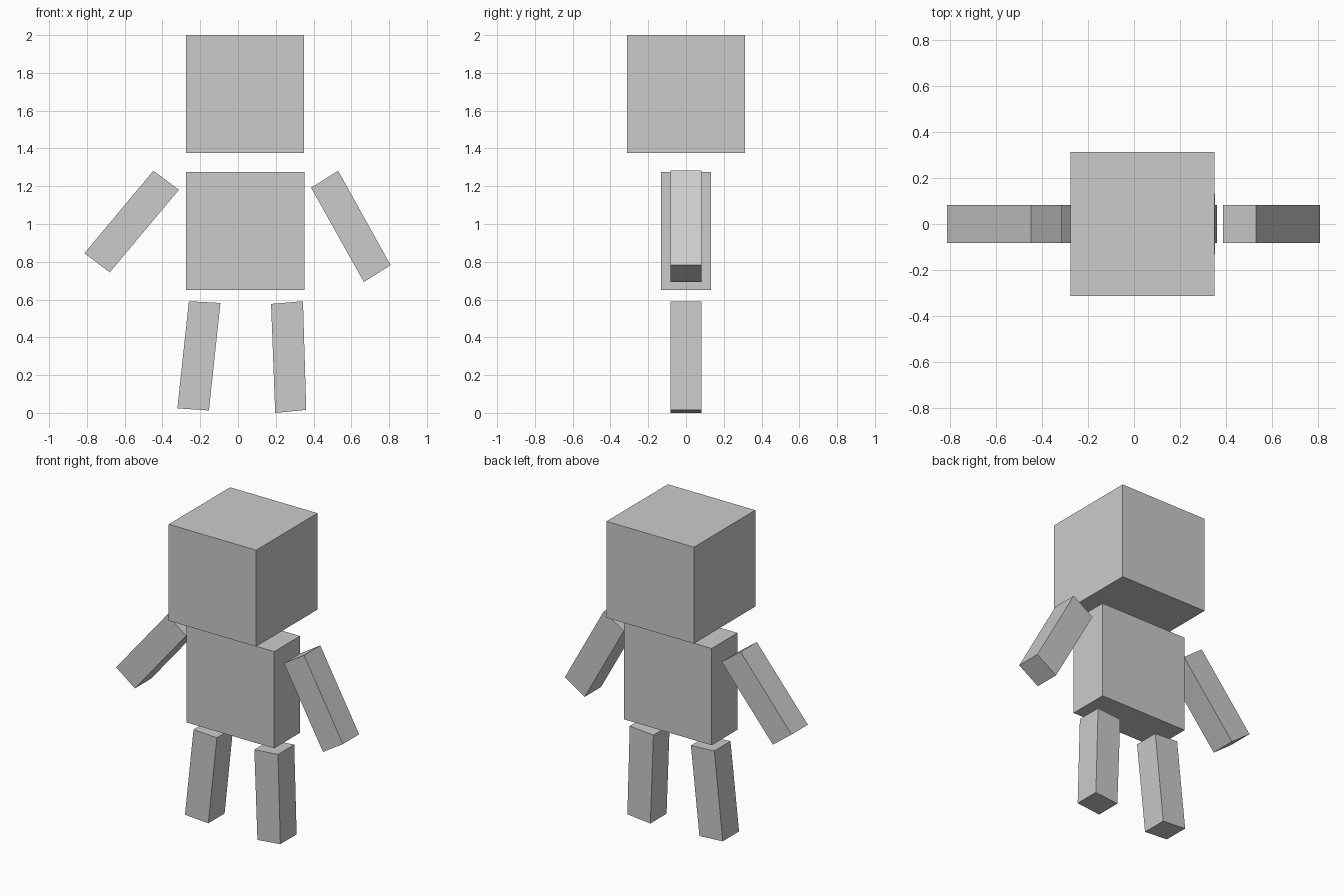
import bpy
import bmesh

if "Cube" in bpy.data.objects:
    bpy.data.objects.remove(bpy.data.objects["Cube"])

grey = bpy.data.materials.new("plain_grey")
grey.diffuse_color = (0.6, 0.6, 0.6, 1)
grey.use_nodes = True
grey.node_tree.nodes["Principled BSDF"].inputs["Base Color"].default_value = grey.diffuse_color


def slab(name, outline, half_depth):
    """Four-sided front outline (x, z) extruded evenly along y."""
    bm = bmesh.new()
    face = bm.faces.new([bm.verts.new((x, -half_depth, z)) for x, z in outline])
    ext = bmesh.ops.extrude_face_region(bm, geom=[face])
    back = [v for v in ext["geom"] if isinstance(v, bmesh.types.BMVert)]
    bmesh.ops.translate(bm, verts=back, vec=(0, 2 * half_depth, 0))
    bmesh.ops.recalc_face_normals(bm, faces=bm.faces)
    mesh = bpy.data.meshes.new(name)
    bm.to_mesh(mesh)
    bm.free()
    mesh.materials.append(grey)
    obj = bpy.data.objects.new(name, mesh)
    bpy.context.collection.objects.link(obj)
    return obj


def rect(x0, x1, z0, z1):
    return [(x0, z0), (x1, z0), (x1, z1), (x0, z1)]


# Head and torso
slab("head", rect(-0.276, 0.349, 1.377, 2.0), 0.313)
slab("torso", rect(-0.276, 0.351, 0.651, 1.276), 0.132)

# Arms swung outwards
LIMB = 0.083
slab("left_arm", [(-0.448, 1.282), (-0.813, 0.845), (-0.679, 0.744), (-0.313, 1.181)], LIMB)
slab("right_arm", [(0.53, 1.282), (0.387, 1.192), (0.666, 0.693), (0.808, 0.782)], LIMB)

# Legs slightly spread
slab("left_leg", [(-0.26, 0.591), (-0.321, 0.024), (-0.154, 0.013), (-0.093, 0.582)], LIMB)
slab("right_leg", [(0.175, 0.577), (0.197, 0.0), (0.361, 0.016), (0.344, 0.591)], LIMB)
